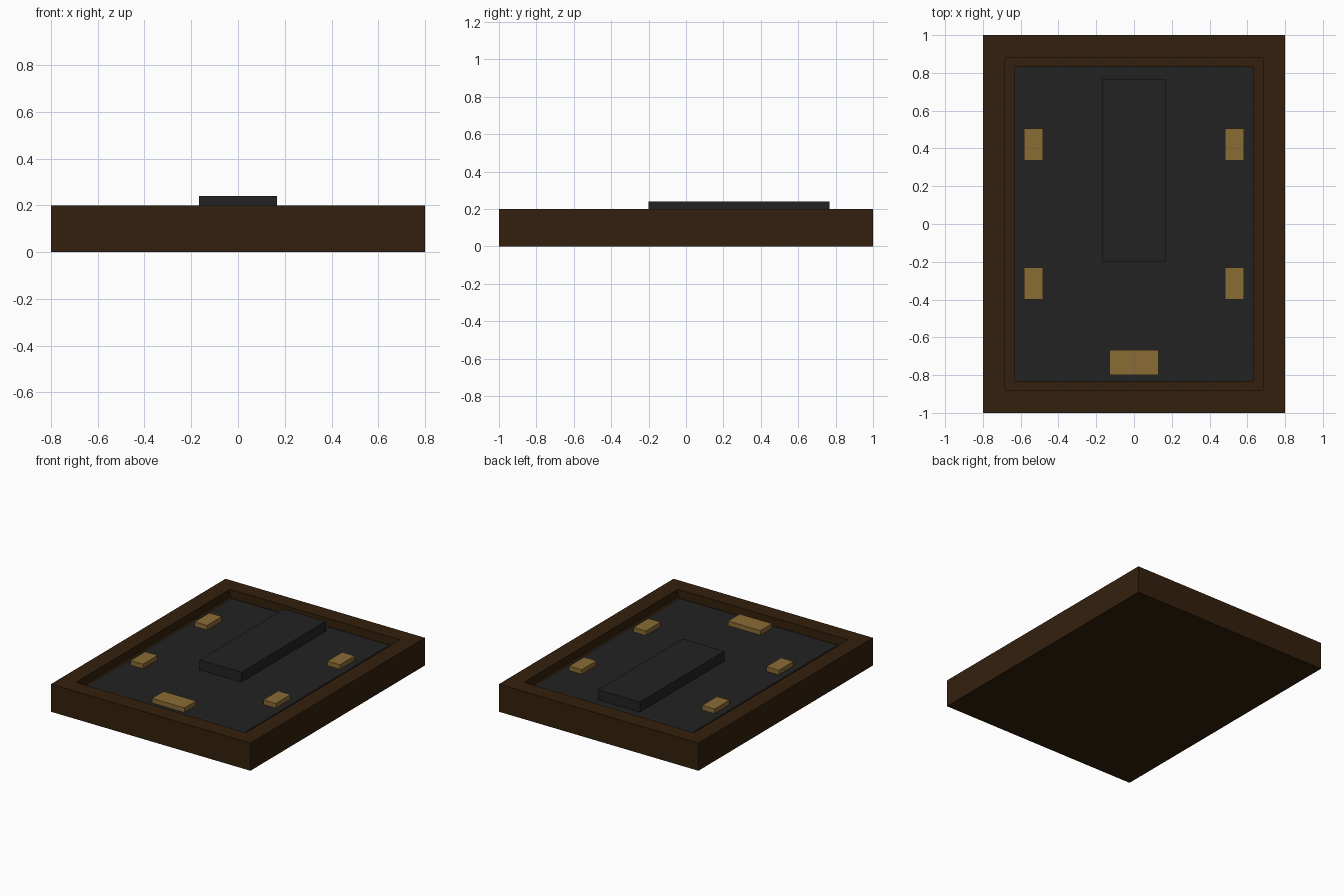
import bpy
import bmesh
from mathutils import Vector

cube = bpy.data.objects.get("Cube")
if cube:
    bpy.data.objects.remove(cube, do_unlink=True)


def material(name, colour):
    m = bpy.data.materials.new(name)
    m.use_nodes = True
    m.diffuse_color = (*colour, 1)
    m.node_tree.nodes["Principled BSDF"].inputs["Base Color"].default_value = (*colour, 1)
    return m


wood = material("dark brown wood", (0.033, 0.0144, 0.004))
black = material("charcoal", (0.016, 0.016, 0.016))
gold = material("brass", (0.258, 0.15, 0.036))


def box(name, low, high, mat, recess=None):
    """Box between two corners; recess = (rim width, depth) sinks its top."""
    low, high = Vector(low), Vector(high)
    centre = (low + high) / 2
    bm = bmesh.new()
    bmesh.ops.create_cube(bm, size=1)
    bmesh.ops.scale(bm, vec=high - low, verts=bm.verts)
    if recess:
        bm.normal_update()
        top = max(bm.faces, key=lambda f: f.normal.z)
        bmesh.ops.inset_region(bm, faces=[top], thickness=recess[0])
        floor = bmesh.ops.extrude_discrete_faces(bm, faces=[top])["faces"][0]
        bmesh.ops.translate(bm, verts=floor.verts, vec=(0, 0, -recess[1]))
    bmesh.ops.recalc_face_normals(bm, faces=bm.faces)
    mesh = bpy.data.meshes.new(name)
    bm.to_mesh(mesh)
    bm.free()
    mesh.materials.append(mat)
    obj = bpy.data.objects.new(name, mesh)
    obj.location = centre
    bpy.context.collection.objects.link(obj)
    return obj


RIM = 0.167
FLOOR = 0.167
TOP = 0.2

# Wooden tray with its sunken dark panel
box("frame", (-0.8, -1, 0), (0.8, 1, TOP), wood, recess=(RIM, 0.06))
box("panel", (RIM - 0.8, RIM - 1, 0.14), (0.8 - RIM, 1 - RIM, FLOOR), black)

# Raised central slab
box("centre_slab", (-0.167, -0.2, FLOOR - 0.01), (0.167, 0.767, 0.24), black)

# Brass blocks: two mirrored pairs and a wide one at the front
for side, sx in (("left", 1), ("right", -1)):
    for end, y in (("back", 0.42), ("front", -0.315)):
        x = sx * 0.533
        box(f"{end}_{side}_block", (x - 0.05, y - 0.085, FLOOR - 0.01),
            (x + 0.05, y + 0.085, TOP), gold)
box("wide_front_block", (-0.13, -0.8, FLOOR - 0.01), (0.13, -0.667, TOP), gold)
